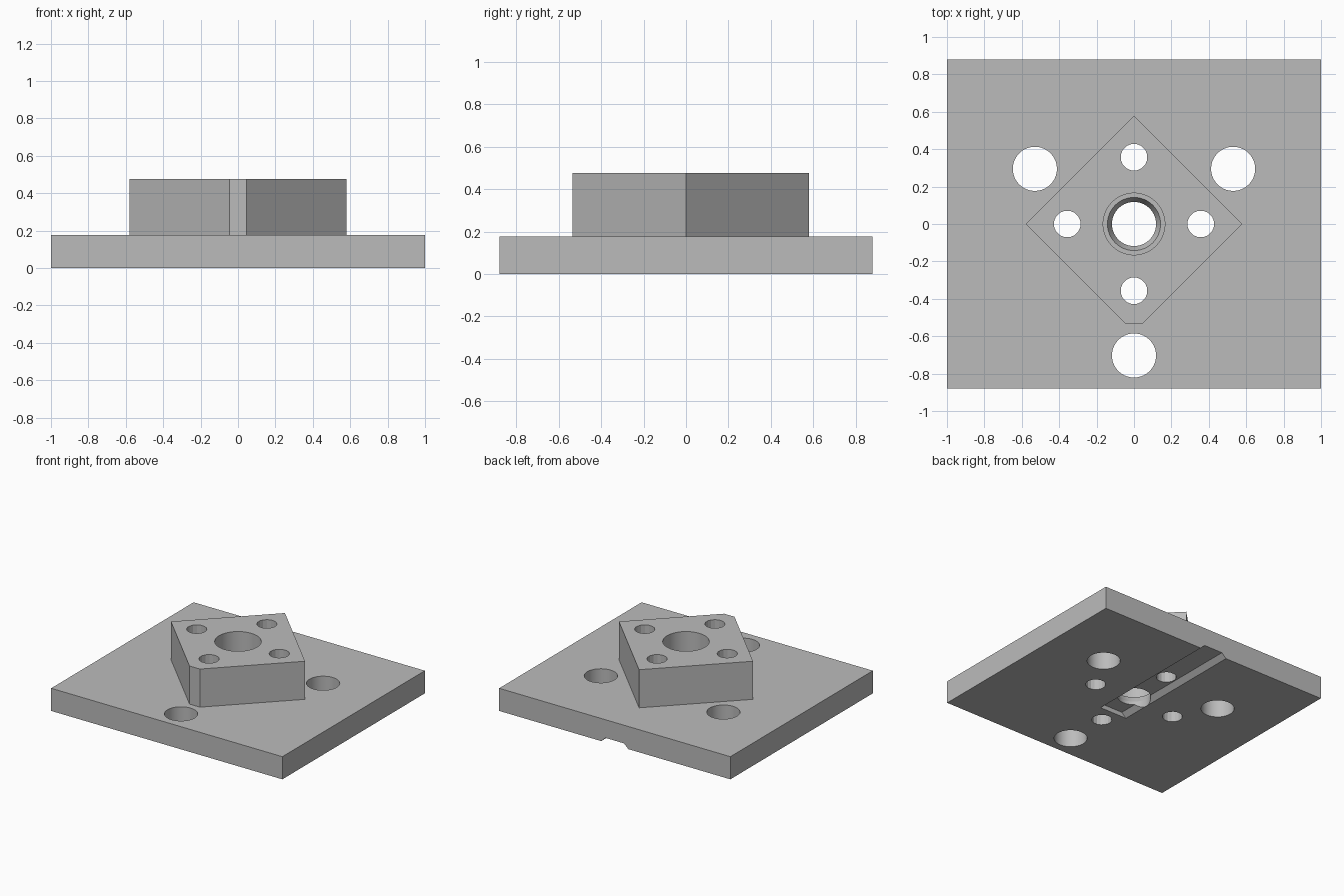
import bpy
import bmesh
from math import radians, cos, sin, pi

cube = bpy.data.objects.get("Cube")
if cube:
    bpy.data.objects.remove(cube, do_unlink=True)

PLATE_TOP, BLOCK_TOP = 0.177, 0.475

grey = bpy.data.materials.new("machined_grey")
grey.use_nodes = True
colour = (0.5, 0.5, 0.5, 1)
grey.diffuse_color = colour
grey.node_tree.nodes["Principled BSDF"].inputs["Base Color"].default_value = colour


def prism(name, outline, direction):
    """Extrude a closed outline of 3D points along a direction."""
    bm = bmesh.new()
    face = bm.faces.new([bm.verts.new(p) for p in outline])
    new = bmesh.ops.extrude_face_region(bm, geom=[face])["geom"]
    verts = [g for g in new if isinstance(g, bmesh.types.BMVert)]
    bmesh.ops.translate(bm, verts=verts, vec=direction)
    bmesh.ops.recalc_face_normals(bm, faces=bm.faces)
    mesh = bpy.data.meshes.new(name)
    bm.to_mesh(mesh)
    bm.free()
    mesh.materials.append(grey)
    obj = bpy.data.objects.new(name, mesh)
    bpy.context.collection.objects.link(obj)
    return obj


def turned(name, x, y, profile, sides):
    """Solid of revolution from (radius, height) rings, bottom to top."""
    bm = bmesh.new()
    rings = [[bm.verts.new((x + r * cos(2 * pi * (i + 0.5) / sides),
                            y + r * sin(2 * pi * (i + 0.5) / sides), z))
              for i in range(sides)] for r, z in profile]
    for low, high in zip(rings, rings[1:]):
        for i in range(sides):
            j = (i + 1) % sides
            bm.faces.new((low[i], low[j], high[j], high[i]))
    bm.faces.new(rings[0])
    bm.faces.new(rings[-1])
    bmesh.ops.recalc_face_normals(bm, faces=bm.faces)
    mesh = bpy.data.meshes.new(name)
    bm.to_mesh(mesh)
    bm.free()
    mesh.materials.append(grey)
    obj = bpy.data.objects.new(name, mesh)
    bpy.context.collection.objects.link(obj)
    obj.hide_render = True
    return obj


# Square-edged base plate and the diamond block with one blunted corner
plate = prism("base_plate", [(-1, -0.88, 0), (1, -0.88, 0), (1, 0.88, 0), (-1, 0.88, 0)],
              (0, 0, PLATE_TOP))
block = prism("raised_block",
              [(-0.045, -0.535, PLATE_TOP), (0.045, -0.535, PLATE_TOP), (0.58, 0, PLATE_TOP),
               (0, 0.58, PLATE_TOP), (-0.58, 0, PLATE_TOP)],
              (0, 0, BLOCK_TOP - PLATE_TOP))

# Stepped central bore with a tapered seat
cutters = [turned("central_bore", 0, 0,
                  [(0.118, -0.1), (0.118, 0.06), (0.142, 0.11), (0.165, 0.11), (0.165, 0.6)], 64)]

# Four screw holes through the block, three mounting holes through the plate
for x, y in ((0.357, 0), (-0.357, 0), (0, 0.357), (0, -0.357)):
    cutters.append(turned("screw_hole", x, y, [(0.072, -0.1), (0.072, 0.6)], 16))
for x, y in ((0.53, 0.295), (-0.53, 0.295), (0, -0.703)):
    cutters.append(turned("mounting_hole", x, y, [(0.118, -0.1), (0.118, 0.6)], 48))

# Sloped-sided groove under the plate, open at the back
groove = prism("underside_groove",
               [(-0.155, -0.23, -0.035), (0.155, -0.23, -0.035),
                (0.08, -0.23, 0.035), (-0.08, -0.23, 0.035)], (0, 1.3, 0))
cutters.append(groove)

for part in (plate, block):
    bpy.context.view_layer.objects.active = part
    for cutter in cutters:
        if part is block and cutter.name.startswith(("mounting", "underside")):
            continue
        mod = part.modifiers.new("cut", "BOOLEAN")
        mod.operation = "DIFFERENCE"
        mod.solver = "EXACT"
        mod.object = cutter
        bpy.ops.object.modifier_apply(modifier=mod.name)

for cutter in cutters:
    bpy.data.objects.remove(cutter, do_unlink=True)

# Round bores shade smoothly, all machined edges stay crisp
for part in (plate, block):
    bpy.ops.object.select_all(action="DESELECT")
    part.select_set(True)
    bpy.context.view_layer.objects.active = part
    bpy.ops.object.shade_smooth_by_angle(angle=radians(15))
